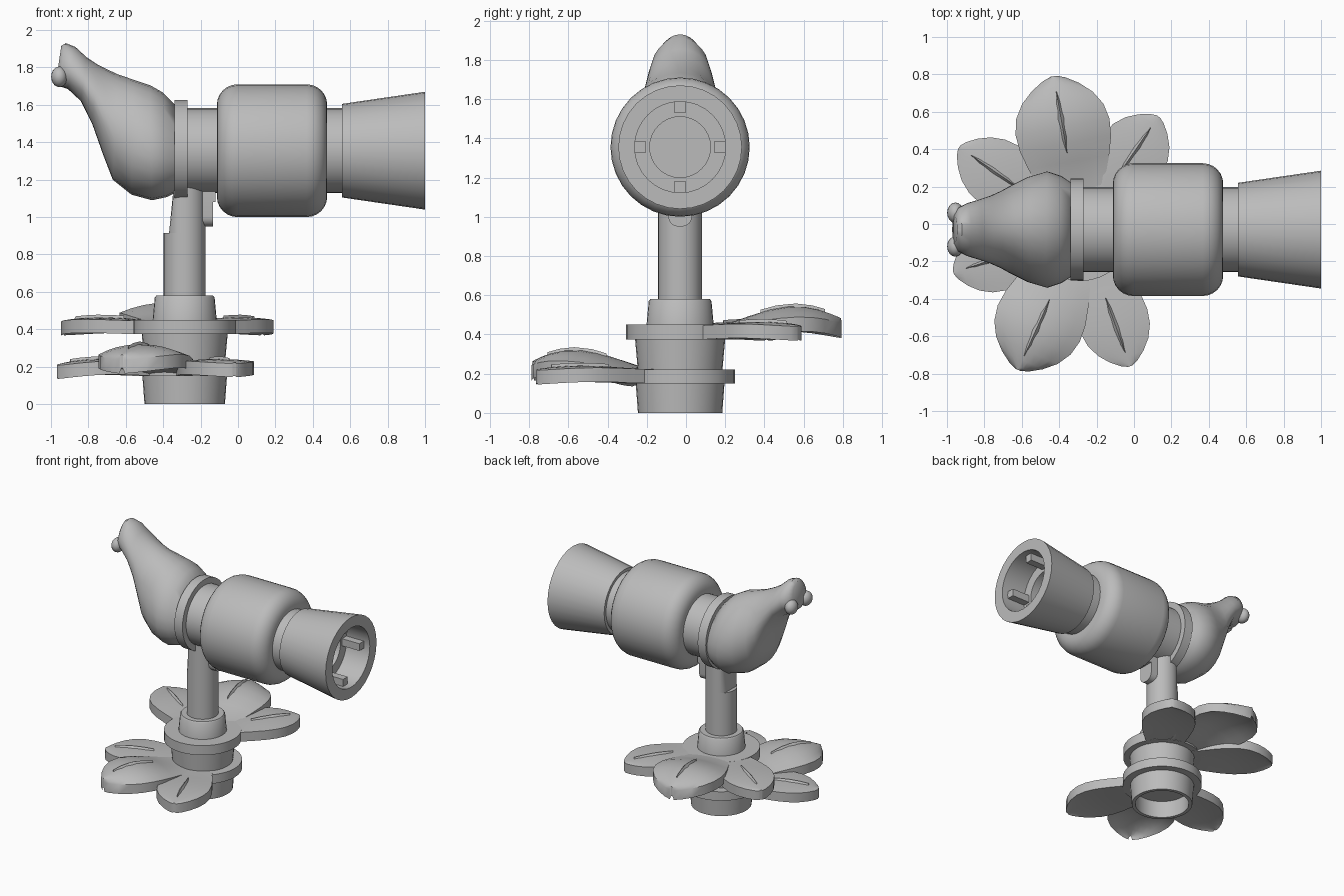
import bpy, bmesh, math
from mathutils import Vector

if "Cube" in bpy.data.objects:
    bpy.data.objects.remove(bpy.data.objects["Cube"])

grey = bpy.data.materials.new("light_grey")
grey.diffuse_color = (0.5, 0.5, 0.5, 1)
grey.use_nodes = True
grey.node_tree.nodes["Principled BSDF"].inputs["Base Color"].default_value = grey.diffuse_color
CX, CY, AZ = -0.285, -0.03, 1.355   # stem centre and height of the level axis


def finish(name, bm, angle=35):
    bmesh.ops.remove_doubles(bm, verts=bm.verts, dist=1e-5)
    bmesh.ops.recalc_face_normals(bm, faces=bm.faces)
    me = bpy.data.meshes.new(name)
    bm.to_mesh(me)
    bm.free()
    ob = bpy.data.objects.new(name, me)
    bpy.context.collection.objects.link(ob)
    me.materials.append(grey)
    bpy.ops.object.select_all(action='DESELECT')
    ob.select_set(True)
    bpy.context.view_layer.objects.active = ob
    bpy.ops.object.shade_smooth_by_angle(angle=math.radians(angle))
    return ob


def skin(bm, rings, closed=True):
    """Join neighbouring rings of points with quads."""
    vs = [[bm.verts.new(p) for p in r] for r in rings]
    for a, b in zip(vs, vs[1:]):
        n = len(a)
        for i in range(n if closed else n - 1):
            j = (i + 1) % n
            bm.faces.new((a[i], a[j], b[j], b[i]))
    return vs


def lathe(name, profile, level=False, n=32):
    """Turn (radius, position) pairs about the stem or the level axis."""
    bm = bmesh.new()
    rings = []
    for r, h in profile:
        ring = []
        for i in range(n):
            a = 2 * math.pi * i / n
            c, s = r * math.cos(a), r * math.sin(a)
            ring.append((h, CY + c, AZ + s) if level else (CX + c, CY + s, h))
        rings.append(ring)
    skin(bm, rings)
    return finish(name, bm)


def box(name, lo, hi, bevel=0):
    bm = bmesh.new()
    bmesh.ops.create_cube(bm, size=1)
    for v in bm.verts:
        v.co = [(a + b) / 2 + c * (b - a) for a, b, c in zip(lo, hi, v.co)]
    if bevel:
        low = [e for e in bm.edges if all(v.co.z < lo[2] + 1e-4 for v in e.verts)
               and abs(e.verts[0].co.y - e.verts[1].co.y) < 1e-4]
        bmesh.ops.bevel(bm, geom=low, offset=bevel, segments=4, profile=0.5, affect='EDGES')
    return finish(name, bm)


# stacked pots and flower hubs
lathe("base_pot", [(0, 0.13), (0.19, 0.13), (0.19, 0), (0.215, 0), (0.227, 0.16), (0, 0.16)])
lathe("lower_hub", [(0, 0.15), (0.28, 0.15), (0.28, 0.22), (0, 0.22)])
lathe("upper_pot", [(0, 0.21), (0.215, 0.21), (0.23, 0.38), (0, 0.38)])
lathe("upper_hub", [(0, 0.375), (0.275, 0.375), (0.275, 0.45), (0, 0.45)])
lathe("collar", [(0, 0.44), (0.172, 0.44), (0.16, 0.57), (0.152, 0.58), (0, 0.58)])

# stem, flattened on its left side near the top
lathe("stem", [(0, 0.56), (0.112, 0.56), (0.112, 0.915), (0, 0.915)])
top = lathe("stem_top", [(0, 0.9), (0.112, 0.9), (0.112, 1.2), (0, 1.2)])
for v in top.data.vertices:
    v.co.x = max(v.co.x, -0.34 - (0.03 if v.co.z < 1 else 0))
box("clip", (-0.2, CY - 0.06, 0.95), (-0.135, CY + 0.06, 1.16), 0.05)
box("clip_block", (-0.27, CY - 0.06, 1.08), (-0.12, CY + 0.06, 1.16))

# level body: flange, necks, rounded barrel and hollow cone
lathe("flange", [(0, -0.34), (0.272, -0.34), (0.272, -0.27), (0, -0.27)], True)
lathe("neck", [(0, -0.28), (0.227, -0.28), (0.227, -0.1), (0, -0.1)], True)
R, B, X0, X1 = 0.355, 0.11, -0.113, 0.477
arc = [math.radians(15 * k) for k in range(7)]
barrel = [(0, X0)] + [(R - B + B * math.sin(a), X0 + B - B * math.cos(a)) for a in arc]
barrel += [(R - B + B * math.cos(a), X1 - B + B * math.sin(a)) for a in arc] + [(0, X1)]
lathe("barrel", barrel, True)
lathe("rear_neck", [(0, 0.46), (0.227, 0.46), (0.227, 0.57), (0, 0.57)], True)
lathe("cone", [(0, 0.555), (0.25, 0.555), (0.315, 1.0), (0.232, 1.0), (0.232, 0.8),
               (0.155, 0.8), (0.155, 0.62), (0, 0.62)], True)
for k, (dy, dz) in enumerate([(1, 0), (-1, 0), (0, 1), (0, -1)]):
    c = Vector((0, CY + dy * 0.206, AZ + dz * 0.206))
    h = (0.03, 0.034) if dy else (0.034, 0.03)
    hy, hz = (0.032, 0.028) if dy else (0.028, 0.032)
    box(f"socket_rib_{k + 1}", (0.78, c.y - hy, c.z - hz), (0.95, c.y + hy, c.z + hz))

# swollen head: slanted oval sections (top x, top z, bottom x, bottom z, half width)
sections = [(-.335, 1.60, -.335, 1.13, .25), (-.40, 1.665, -.38, 1.107, .285),
            (-.47, 1.705, -.46, 1.09, .31), (-.56, 1.735, -.57, 1.12, .28),
            (-.64, 1.762, -.67, 1.20, .235), (-.70, 1.79, -.72, 1.33, .205),
            (-.75, 1.815, -.78, 1.50, .18), (-.81, 1.855, -.84, 1.62, .16),
            (-.87, 1.91, -.91, 1.685, .14), (-.92, 1.93, -.955, 1.70, .115),
            (-.945, 1.915, -.972, 1.73, .075)]
bm = bmesh.new()
rings = []
for tx, tz, bx, bz, w in sections:
    ring = []
    for i in range(24):
        a = 2 * math.pi * i / 24
        f = (1 + math.cos(a)) / 2
        # upper half is narrower than the lower half
        y = CY + w * math.sin(a) * (1 - 0.15 * math.cos(a))
        ring.append((bx + (tx - bx) * f, y, bz + (tz - bz) * f))
    rings.append(ring)
vs = skin(bm, rings)
bm.faces.new(vs[0])
bm.faces.new(vs[-1])
finish("head", bm, 50)
for side in (-1, 1):
    bm = bmesh.new()
    bmesh.ops.create_uvsphere(bm, u_segments=16, v_segments=10, radius=0.055)
    for v in bm.verts:
        v.co = (-0.955 + v.co.x * 0.8, CY + side * 0.09 + v.co.y, 1.75 + v.co.z)
    finish("knob_left" if side < 0 else "knob_right", bm, 60)

# petals: outline as (fraction of length, fraction of half width)
OUTLINE = [(.2, .6), (.32, .72), (.44, .86), (.56, .97), (.67, 1), (.77, .93),
           (.86, .75), (.93, .5), (.98, .24), (1, .06)]


def petal(name, tip, z, half, lift, droop):
    d = Vector((tip[0] - CX, tip[1] - CY, 0))
    length = d.length
    d.normalize()
    side = Vector((-d.y, d.x, 0))

    def point(t, s, w, up=0):
        bump = math.sin(math.pi * min(1, max(0, (t - .25) / .95))) ** 1.3
        h = lift * bump * (1 - .55 * s * s) - droop * max(0, t - .6) ** 2 / .16
        return Vector((CX, CY, z + h + up)) + d * (t * length) + side * (s * w)

    # leaf blade with a thickness
    bm = bmesh.new()
    cols = [c / 4 for c in range(-4, 5)]
    upper = [[point(t, s, w * half) for s in cols] for t, w in OUTLINE]
    lower = [[p - Vector((0, 0, 0.072)) for p in r] for r in upper]
    loops = [u + l[::-1] for u, l in zip(upper, lower)]
    vs = skin(bm, loops)
    n = len(cols)
    for ring in (vs[0], vs[-1]):
        for i in range(n - 1):
            bm.faces.new((ring[i], ring[i + 1], ring[2 * n - 2 - i], ring[2 * n - 1 - i]))
    finish(name, bm, 40)

    # slim raised vein along the middle
    bm = bmesh.new()
    rows = []
    for t, w in [(.5, .002), (.6, .014), (.72, .018), (.82, .012), (.9, .002)]:
        rows.append([point(t, 0, 1) + side * (w * k) + Vector((0, 0, u))
                     for k, u in ((-1, -.005), (0, .014), (1, -.005))])
    skin(bm, rows)
    finish(name + "_vein", bm, 20)


petal("upper_petal_back", (-0.43, 0.79), 0.445, 0.255, 0.10, 0.015)
petal("upper_petal_right", (0.13, 0.575), 0.445, 0.19, 0.02, 0.01)
petal("upper_petal_left", (-0.935, 0.41), 0.445, 0.185, 0.02, 0.01)
petal("lower_petal_front", (-0.62, -0.78), 0.222, 0.24, 0.10, 0.01)
petal("lower_petal_right", (-0.02, -0.76), 0.222, 0.19, 0.02, 0.01)
petal("lower_petal_left", (-0.965, -0.26), 0.222, 0.18, 0.02, 0.02)
